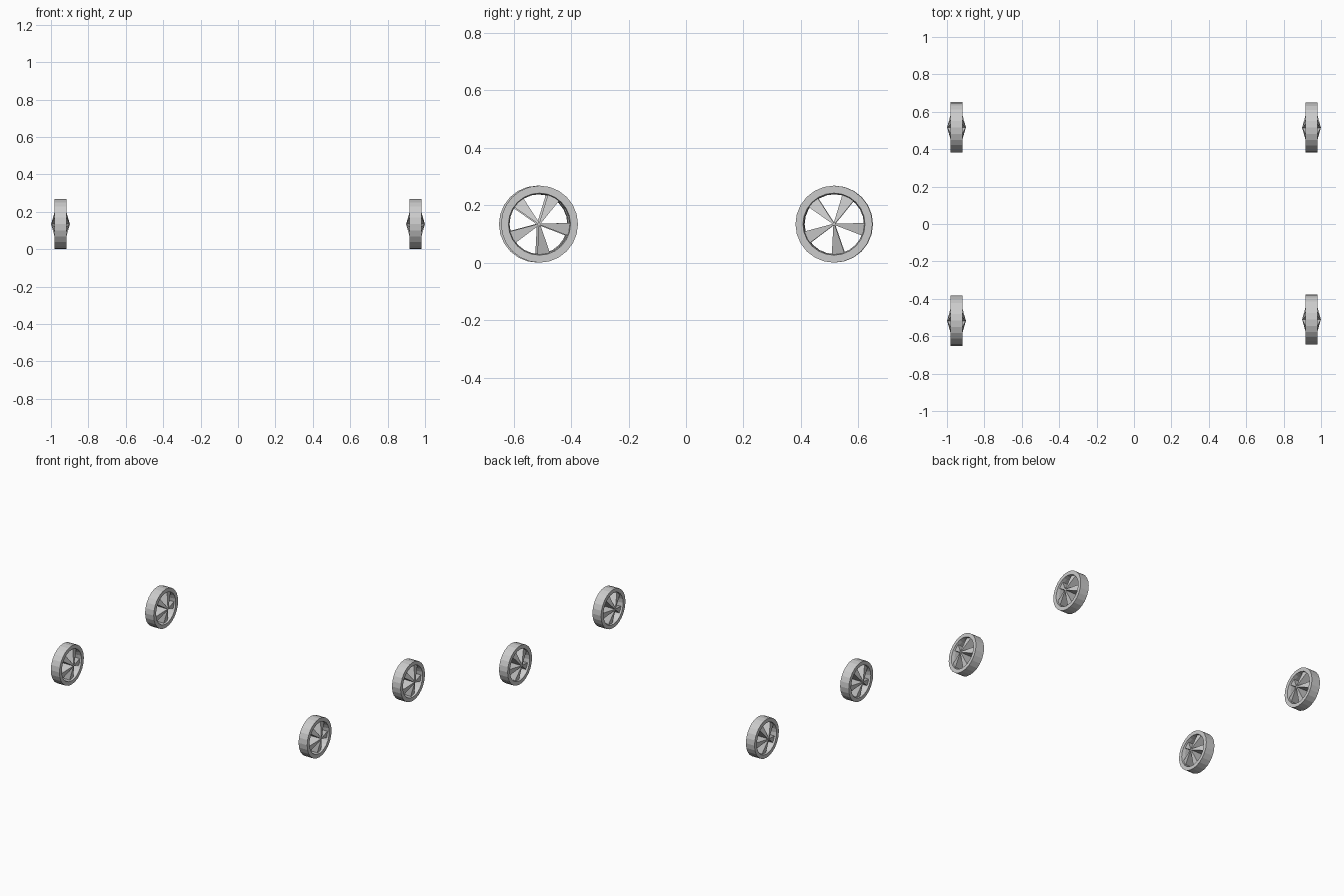
import bpy, bmesh
from math import sin, cos, pi, radians

if "Cube" in bpy.data.objects:
    bpy.data.objects.remove(bpy.data.objects["Cube"])

R, N = 0.134, 24


def make_object(name, bm, loc):
    bmesh.ops.recalc_face_normals(bm, faces=bm.faces)
    me = bpy.data.meshes.new(name)
    bm.to_mesh(me)
    bm.free()
    ob = bpy.data.objects.new(name, me)
    ob.location = loc
    bpy.context.collection.objects.link(ob)


def rim(loc, name):
    # closed cross-section (x, radius) swept around the axle
    prof = [(-.033, R), (.033, R), (.033, .108), (.012, .104), (-.012, .104), (-.033, .108)]
    bm = bmesh.new()
    rings = [[bm.verts.new((x, r * cos(2 * pi * i / N), r * sin(2 * pi * i / N)))
              for x, r in prof] for i in range(N)]
    for i in range(N):
        a, b = rings[i], rings[(i + 1) % N]
        for j in range(len(prof)):
            k = (j + 1) % len(prof)
            bm.faces.new((a[j], a[k], b[k], b[j]))
    make_object(name, bm, loc)


def spokes(loc, name):
    # five wedges: deep and thin at the hub, flat and wide at the rim
    bm = bmesh.new()
    for k in range(5):
        a = radians(62 + 72 * k)

        def v(x, r, t):
            return bm.verts.new((x, r * cos(a) - t * sin(a), r * sin(a) + t * cos(a)))
        hub = [v(-.05, 0, -.002), v(.05, 0, -.002), v(.05, 0, .002), v(-.05, 0, .002)]
        end = [v(-.02, .108, -.023), v(.02, .108, -.023), v(.02, .108, .023), v(-.02, .108, .023)]
        bm.faces.new(hub)
        bm.faces.new(end)
        for i in range(4):
            j = (i + 1) % 4
            bm.faces.new((hub[i], hub[j], end[j], end[i]))
    make_object(name, bm, loc)


# four wheels, the front pair slightly staggered
for label, x, y in [("front_left", -.949, -.517), ("front_right", .949, -.510),
                    ("back_left", -.949, .517), ("back_right", .949, .515)]:
    rim((x, y, R), label + "_wheel_rim")
    spokes((x, y, R), label + "_wheel_spokes")
